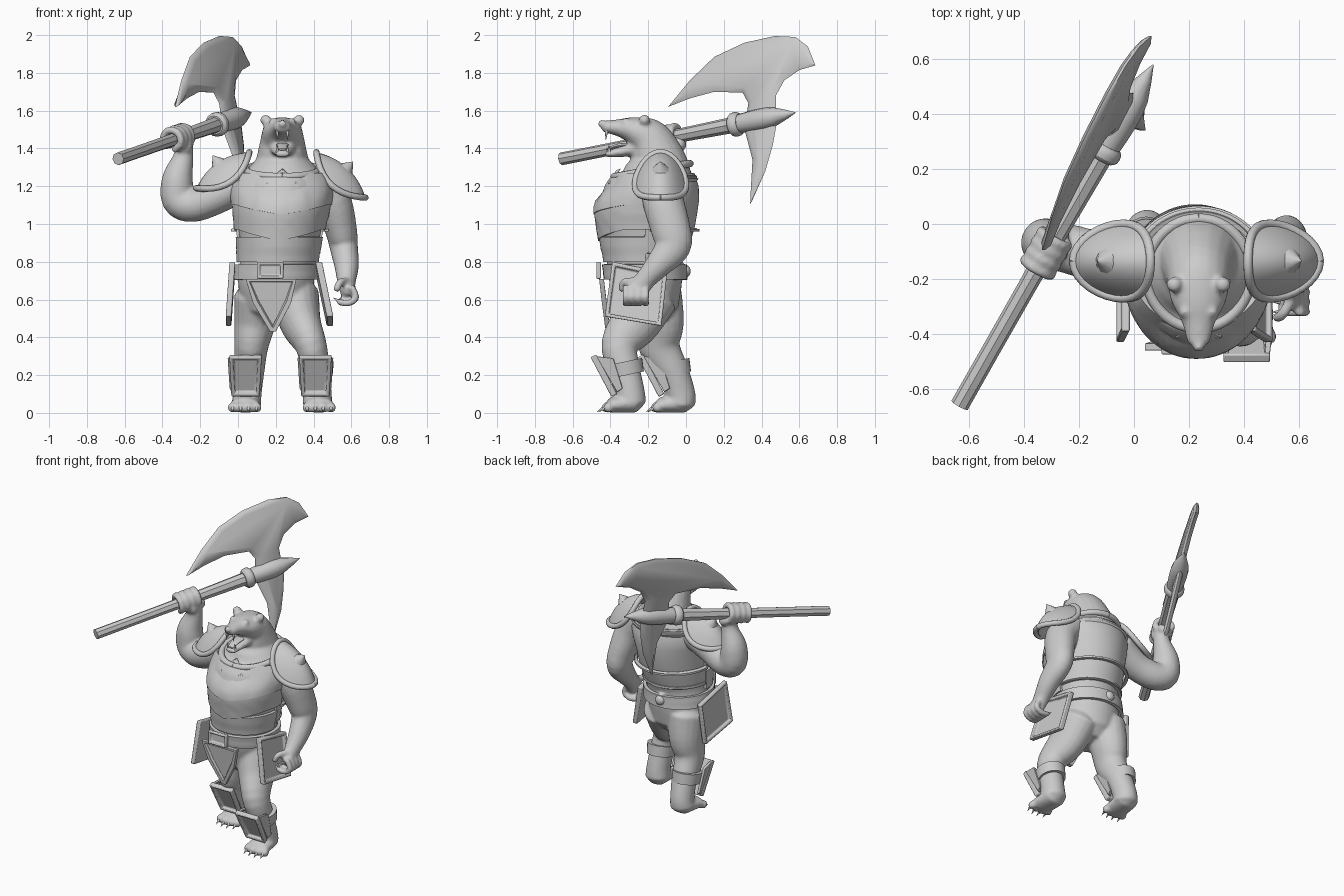
import bpy, bmesh, math
from mathutils import Vector

old = bpy.data.objects.get("Cube")
if old:
    bpy.data.objects.remove(old, do_unlink=True)

grey = bpy.data.materials.new("plain_grey")
grey.use_nodes = True
grey.diffuse_color = (0.6, 0.6, 0.6, 1)
grey.node_tree.nodes["Principled BSDF"].inputs["Base Color"].default_value = grey.diffuse_color


def finish(bm, name, sharp=40):
    """Turn a bmesh into a smooth object that keeps its sharp edges."""
    bmesh.ops.recalc_face_normals(bm, faces=bm.faces[:])
    mesh = bpy.data.meshes.new(name)
    bm.to_mesh(mesh)
    bm.free()
    mesh.materials.append(grey)
    mesh.polygons.foreach_set("use_smooth", [True] * len(mesh.polygons))
    mesh.set_sharp_from_angle(angle=math.radians(sharp))
    obj = bpy.data.objects.new(name, mesh)
    bpy.context.collection.objects.link(obj)
    return obj


def spline(stations, steps):
    """Catmull-Rom interpolation of tuples of any length."""
    rows = [stations[0], *stations, stations[-1]]
    out = []
    for p, q, r, s in zip(rows, rows[1:], rows[2:], rows[3:]):
        for k in range(steps):
            t = k / steps
            out.append([b + t * ((c - a) + t * ((2*a - 5*b + 4*c - d) + t * (3*(b - c) + d - a))) / 2
                        for a, b, c, d in zip(p, q, r, s)])
    return out + [list(stations[-1])]


def loft(bm, stations, side=(1, 0, 0), seg=20, steps=4, rounded=True):
    """Sweep ellipses (x, y, z, radius along side, other radius) along a path."""
    rows = spline(stations, steps)
    pts = [Vector(r[:3]) for r in rows]
    rings = []

    def ring(centre, t, ra, rb):
        a = (Vector(side) - t * t.dot(Vector(side))).normalized()
        b = t.cross(a)
        angles = [math.tau * i / seg for i in range(seg)]
        rings.append([bm.verts.new(centre + a * ra * math.cos(w) + b * rb * math.sin(w)) for w in angles])

    for i, row in enumerate(rows):
        t = (pts[min(i + 1, len(pts) - 1)] - pts[max(i - 1, 0)]).normalized()
        ra, rb = row[3:]
        if rounded and i == 0:
            ring(pts[i] - t * rb * .4, t, ra * .6, rb * .6)
        ring(pts[i], t, ra, rb)
        if rounded and i == len(rows) - 1:
            ring(pts[i] + t * rb * .4, t, ra * .6, rb * .6)
    for low, high in zip(rings, rings[1:]):
        for i in range(seg):
            j = (i + 1) % seg
            bm.faces.new((low[i], low[j], high[j], high[i]))
    bm.faces.new(rings[0][::-1])
    bm.faces.new(rings[-1])


def tube(bm, path, radius, **options):
    loft(bm, [(*p, radius, radius) for p in path], **options)


def spike(bm, base, tip, radius):
    loft(bm, [(*base, radius, radius), (*tip, .001, .001)], (.3, .5, .1), 10, 2, False)


def ball(bm, centre, radius):
    geo = bmesh.ops.create_uvsphere(bm, u_segments=14, v_segments=10, radius=radius)
    bmesh.ops.translate(bm, verts=geo["verts"], vec=centre)


def panel(name, corners, push, rim=.025):
    """Flat plate with a raised rim on the side facing push."""
    bm = bmesh.new()
    push = Vector(push)
    back = [bm.verts.new(c) for c in corners]
    front = [bm.verts.new(Vector(c) + push) for c in corners]
    bm.faces.new(back)
    face = bm.faces.new(front)
    for i in range(len(back)):
        j = (i + 1) % len(back)
        bm.faces.new((back[i], back[j], front[j], front[i]))
    bmesh.ops.recalc_face_normals(bm, faces=bm.faces[:])
    bmesh.ops.inset_region(bm, faces=[face], thickness=rim)
    bmesh.ops.inset_region(bm, faces=[face], thickness=rim * .3, depth=-push.length * .6)
    obj = finish(bm, name)
    bevel = obj.modifiers.new("soft_edges", "BEVEL")
    bevel.width, bevel.segments = .006, 2
    return obj


# Body, merged into one skin
TORSO = [(.2, -.2, .55, .17, .16), (.2, -.21, .68, .2, .19), (.21, -.22, .8, .2, .2),
         (.22, -.21, .95, .215, .235), (.23, -.2, 1.1, .235, .255),
         (.235, -.16, 1.22, .24, .21), (.235, -.16, 1.32, .16, .16)]
body = bmesh.new()
loft(body, TORSO, seg=32)
loft(body, [(.235, -.12, 1.26, .16, .15), (.235, -.155, 1.36, .135, .14), (.235, -.2, 1.45, .115, .115),
            (.235, -.28, 1.495, .1, .075), (.235, -.36, 1.51, .06, .045), (.235, -.43, 1.515, .042, .032)])
loft(body, [(.235, -.24, 1.41, .08, .05), (.235, -.33, 1.385, .055, .03), (.235, -.42, 1.37, .035, .018)])
ball(body, (.235, -.445, 1.53), .022)
for sign in (-1, 1):
    ball(body, (.235 + sign * .088, -.22, 1.55), .03)
    ball(body, (.235 + sign * .05, -.32, 1.54), .022)
ball(body, (.2, -.01, .75), .038)

# Legs and feet
loft(body, [(.3, -.2, .62, .13, .16), (.33, -.27, .48, .11, .135), (.385, -.35, .36, .085, .1),
            (.41, -.33, .24, .075, .085), (.42, -.3, .12, .075, .08), (.42, -.29, .05, .08, .08)])
loft(body, [(.1, -.17, .62, .12, .15), (.09, -.14, .48, .11, .13), (.07, -.14, .35, .09, .11),
            (.06, -.07, .22, .08, .085), (.05, -.03, .1, .075, .08), (.045, -.03, .05, .08, .08)])
claws = bmesh.new()
for x, heel, lean in ((.42, -.27, .01), (.045, -.01, -.01)):
    loft(body, [(x, heel, .055, .075, .055), (x + lean, heel - .13, .04, .08, .04)])
    for k in (-1.5, -.5, .5, 1.5):
        toe = Vector((x + lean + k * .042, heel - .155 + abs(k) * .01, .028))
        ball(body, toe, .028)
        spike(claws, toe - Vector((0, .015, 0)), toe - Vector((0, .05, .022)), .011)

# Lowered arm with curled fingers
loft(body, [(.42, -.13, 1.23, .1, .11), (.5, -.12, 1.12, .1, .11), (.545, -.08, .97, .085, .105),
            (.56, -.07, .88, .075, .095), (.575, -.15, .78, .065, .07), (.575, -.22, .7, .05, .055),
            (.58, -.27, .63, .035, .06)])
for k in range(4):
    y = -.32 + k * .036
    tube(body, [(.6, y, .67), (.625, y, .61), (.58, y, .58), (.53, y, .59)], .018, side=(0, 1, 0), seg=10)
    spike(claws, (.535, y, .59), (.505, y, .61), .011)
tube(body, [(.57, -.28, .7), (.54, -.33, .69), (.52, -.34, .65)], .02, side=(0, 0, 1), seg=10)

# Raised arm gripping the shaft
BUTT, TIP = Vector((-.635, -.66, 1.345)), Vector((.07, .58, 1.59))
AXIS = (TIP - BUTT).normalized()
ACROSS = AXIS.cross(Vector((0, 0, 1))).normalized()
loft(body, [(.02, -.13, 1.22, .11, .1), (-.12, -.12, 1.14, .095, .09), (-.24, -.09, 1.1, .09, .09),
            (-.315, -.07, 1.13, .09, .09), (-.32, -.07, 1.24, .085, .082), (-.29, -.07, 1.35, .055, .055),
            (-.285, -.075, 1.42, .05, .045)], side=(0, 1, 0))
tube(body, [(-.28, -.12, 1.41), (-.28, -.06, 1.42), (-.27, -.02, 1.43)], .04, side=(0, 0, 1))
for k in range(4):
    middle = BUTT.lerp(TIP, .405 + k * .028)
    angles = [math.radians(w) for w in range(-80, 231, 62)]
    arc = [middle + (ACROSS * math.cos(w) + AXIS.cross(ACROSS) * -math.sin(w)) * .055 for w in angles]
    tube(body, arc, .02, side=AXIS, seg=10)
finish(claws, "claws")

skin = finish(body, "bear_body")
remesh = skin.modifiers.new("merge", "REMESH")
remesh.mode, remesh.voxel_size, remesh.use_smooth_shade = "VOXEL", .01, True
soften = skin.modifiers.new("soften", "SMOOTH")
soften.factor, soften.iterations = .5, 5

# Teeth and tongue
teeth = bmesh.new()
for sign in (-1, 1):
    x = .235 + sign * .027
    spike(teeth, (x, -.42, 1.495), (x, -.425, 1.445), .01)
    spike(teeth, (x, -.405, 1.38), (x, -.41, 1.42), .009)
finish(teeth, "teeth")
tongue = bmesh.new()
loft(tongue, [(.235, -.28, 1.42, .035, .012), (.235, -.36, 1.415, .03, .01), (.235, -.42, 1.395, .02, .006)])
finish(tongue, "tongue")

# Torso armour following the body shape
PROFILE = spline(TORSO, 8)


def band(name, top, bottom, drop, offset, spread, facing=0.0, top_drop=0.0, thick=.022):
    bm = bmesh.new()
    columns, rows = 40, 6
    grid = []
    for i in range(columns + 1):
        a = spread * (2 * i / columns - 1)
        point = max(0, 1 - abs(a) / 1.1)
        line = []
        for j in range(rows + 1):
            z = top - top_drop * point + (bottom - top - (drop - top_drop) * point) * j / rows
            cx, cy, _, rx, ry = min(PROFILE, key=lambda row: abs(row[2] - z))
            w = a + facing
            line.append(bm.verts.new((cx + (rx + offset) * math.sin(w), cy - (ry + offset) * math.cos(w), z)))
        grid.append(line)
    for left, right in zip(grid, grid[1:]):
        for j in range(rows):
            bm.faces.new((left[j], left[j + 1], right[j + 1], right[j]))
    bmesh.ops.remove_doubles(bm, verts=bm.verts[:], dist=.0005)
    bmesh.ops.recalc_face_normals(bm, faces=bm.faces[:])
    bmesh.ops.solidify(bm, geom=bm.faces[:], thickness=thick)
    finish(bm, name)


band("back_plate", 1.27, .84, 0, .012, 1.6, math.pi)
band("waist_plate", .93, .8, 0, .018, 1.6)
band("belly_plate", 1.11, .97, .06, .026, 1.65, top_drop=.05)
band("breastplate", 1.27, 1.1, .05, .032, 1.7)
band("belt", .785, .705, 0, .028, math.pi)
for z in (1.26, .98, .86):
    band("back_ridge", z, z - .02, 0, .02, 1.5, math.pi)

collar = bmesh.new()
for sign in (-1, 1):
    ring = [(.235 + sign * .19 * math.sin(w), -.18 - .2 * math.cos(w), 1.285 - .035 * math.cos(w))
            for w in [math.pi * k / 12 for k in range(13)]]
    tube(collar, ring, .02, side=(0, 0, 1), seg=10, steps=2)
finish(collar, "collar")
panel("collar_crest", [(.15, -.39, 1.22), (.32, -.39, 1.22), (.235, -.345, 1.295)], (0, -.025, -.01), .012)

# Belt buckle and hanging plates
panel("buckle", [(.1, -.45, .71), (.24, -.45, .71), (.24, -.45, .8), (.1, -.45, .8)], (0, -.025, 0), .02)
panel("loincloth", [(.04, -.435, .71), (.31, -.435, .71), (.28, -.42, .58), (.2, -.4, .43),
                    (.17, -.4, .43), (.08, -.42, .58)], (0, -.025, 0))
for name, x, flare, out in (("left_hip_plate", .41, .06, .035), ("right_hip_plate", -.015, -.02, -.03)):
    panel(name, [(x, -.39, .8), (x, -.1, .74), (x + flare, -.13, .46), (x + flare, -.43, .51)], (out, 0, 0))

# Shin guards with their straps
for name, x, y, leg in (("left_shin_guard", .41, -.475, -.33), ("right_shin_guard", .04, -.225, -.08)):
    panel(name, [(x - .085, y, .31), (x + .085, y, .31), (x + .075, y + .11, .1), (x - .075, y + .11, .1)],
          (0, -.03, -.015))
    for sign in (-1, 1):
        panel(name + "_wing", [(x + sign * .085, y, .3), (x + sign * .095, y + .09, .29),
                               (x + sign * .085, y + .14, .13), (x + sign * .075, y + .11, .11)],
              (-sign * .02, 0, 0), .015)
    strap = bmesh.new()
    loft(strap, [(x + .005, leg, .27, .092, .1), (x + .005, leg + .015, .2, .086, .094)], seg=28, rounded=False)
    finish(strap, name + "_strap")

# Saddle-shaped shoulder guards with rolled rims and spikes
for name, centre, down in (("left_pauldron", (.545, -.135, 1.26), (.13, 0, -.12)),
                           ("right_pauldron", (-.08, -.135, 1.285), (-.14, 0, -.095))):
    centre, down, along = Vector(centre), Vector(down), Vector((0, .135, 0))
    normal = Vector((abs(down.z) * math.copysign(1, down.x), 0, abs(down.x))).normalized()

    def place(r, w):
        lift = .05 * (1 - r * r) - .075 * (r * math.sin(w)) ** 2
        return centre + down * r * math.cos(w) + along * r * math.sin(w) + normal * lift

    dome = bmesh.new()
    turns = [math.tau * k / 32 for k in range(32)]
    rings = [[dome.verts.new(place(r / 6, w)) for w in turns] for r in range(1, 7)]
    dome.faces.new(rings[0])
    for inner, outer in zip(rings, rings[1:]):
        for i in range(32):
            dome.faces.new((inner[i - 1], inner[i], outer[i], outer[i - 1]))
    bmesh.ops.recalc_face_normals(dome, faces=dome.faces[:])
    bmesh.ops.solidify(dome, geom=dome.faces[:], thickness=.02)
    tube(dome, [place(1, w) for w in turns + turns[:1]], .017, side=normal, seg=10, steps=1)
    spike(dome, place(0, 0) - normal * .01, place(0, 0) + normal * .045, .045)
    finish(dome, name)

# Axe handle, collar and socket
for name, seg, stations in (("axe_handle", 8, [(0, .034), (.35, .034), (.7, .042), (.78, .045)]),
                            ("axe_collar", 16, [(.725, .05), (.735, .064), (.755, .064), (.765, .052)]),
                            ("axe_socket", 12, [(.76, .05), (.84, .058), (.91, .05), (1, .002)])):
    bm = bmesh.new()
    loft(bm, [(*BUTT.lerp(TIP, s), r, r) for s, r in stations], (0, 0, 1), seg, 2, False)
    finish(bm, name, 30)

# Axe blade and pick, outlined in depth and height on a leaning plane
OUTLINE = [(-.095, 1.62), (.02, 1.76), (.15, 1.885), (.31, 1.96), (.47, 1.995), (.58, 1.99), (.645, 1.94),
           (.685, 1.84), (.6, 1.815), (.52, 1.76), (.476, 1.68), (.476, 1.51), (.46, 1.42), (.42, 1.28),
           (.34, 1.105), (.352, 1.34), (.31, 1.5), (.33, 1.64), (.3, 1.695), (.15, 1.7), (.02, 1.665)]
blade = bmesh.new()
edge = [[blade.verts.new((-.07 + .56 * (y - .34) - .22 * (z - 1.55) + t, y, z)) for y, z in OUTLINE]
        for t in (-.005, .005)]
faces = [blade.faces.new(loop) for loop in edge]
for i in range(len(OUTLINE)):
    blade.faces.new((edge[0][i - 1], edge[0][i], edge[1][i], edge[1][i - 1]))
bmesh.ops.recalc_face_normals(blade, faces=blade.faces[:])
for face in faces:
    bmesh.ops.inset_region(blade, faces=[face], thickness=.03, depth=.014)
finish(blade, "axe_blade", 50)
